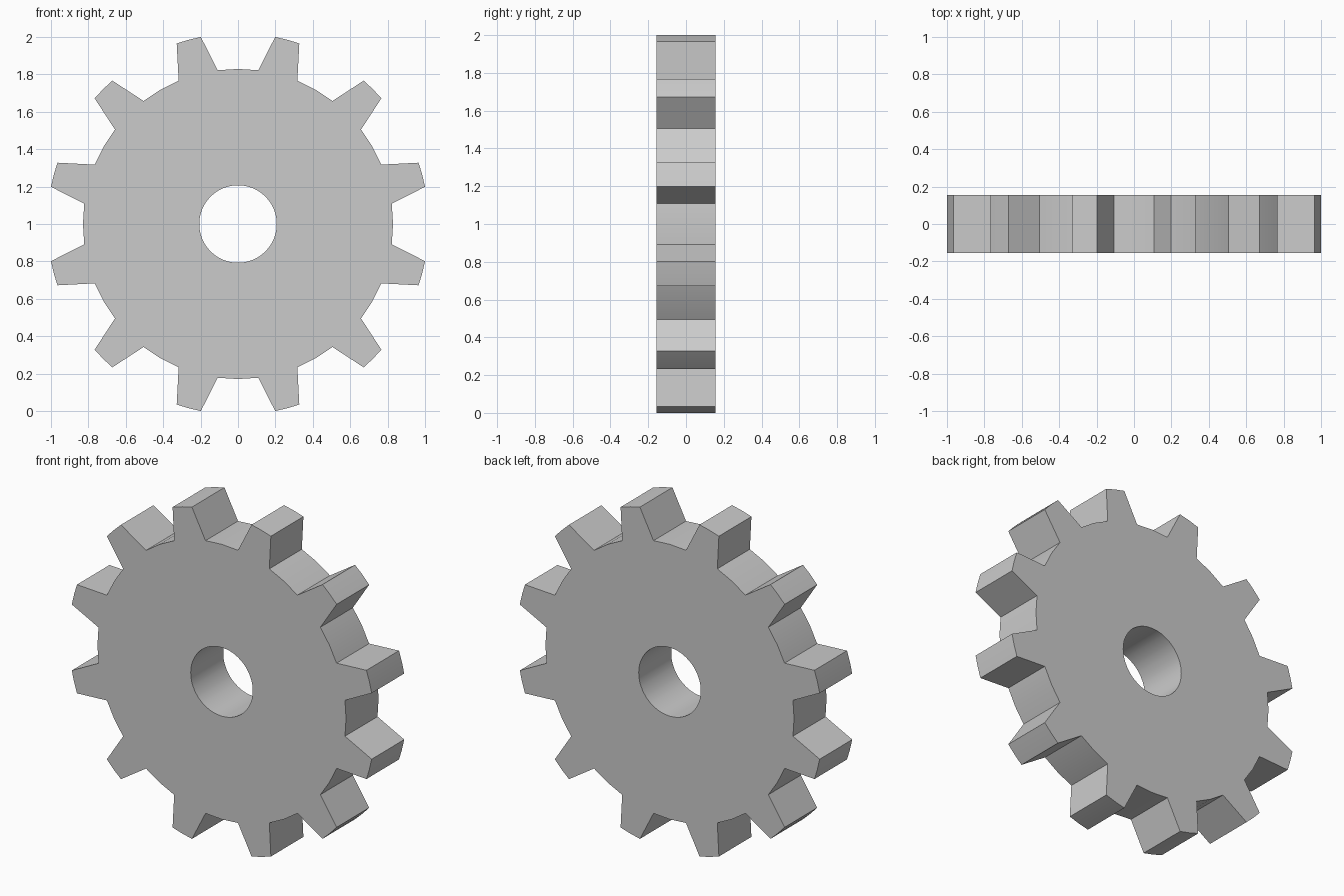
import bpy, bmesh
from math import sin, cos, radians

if "Cube" in bpy.data.objects:
    bpy.data.objects.remove(bpy.data.objects["Cube"])

TEETH = 12
HALF_DEPTH = 0.155
HOLE_R, ROOT_R, TIP_R = 0.207, 0.829, 1.0196
CENTRE_Z = 1.0

# One pitch of the outline: (angle in degrees, radius), root arc then tooth tip
pitch = [(-7.5, ROOT_R), (0, ROOT_R), (7.5, ROOT_R),
         (11.25, TIP_R), (15, TIP_R), (18.75, TIP_R)]
outline = [(radians(a + t * 360 / TEETH), r) for t in range(TEETH) for a, r in pitch]

bm = bmesh.new()


def ring(points, y):
    return [bm.verts.new((r * sin(a), y, CENTRE_Z + r * cos(a))) for a, r in points]


# Four matching rings: outer front, outer back, bore back, bore front
bore = [(a, HOLE_R) for a, r in outline]
rings = [ring(outline, -HALF_DEPTH), ring(outline, HALF_DEPTH),
         ring(bore, HALF_DEPTH), ring(bore, -HALF_DEPTH)]

# Bridge the rings into a closed toothed disc with a through hole
n = len(outline)
for k in range(4):
    a, b = rings[k], rings[(k + 1) % 4]
    for i in range(n):
        j = (i + 1) % n
        bm.faces.new((a[i], a[j], b[j], b[i]))
bmesh.ops.recalc_face_normals(bm, faces=bm.faces)

mesh = bpy.data.meshes.new("gear_wheel")
bm.to_mesh(mesh)
bm.free()
gear = bpy.data.objects.new("gear_wheel", mesh)
bpy.context.collection.objects.link(gear)

# Smooth bore, crisp teeth
bpy.context.view_layer.objects.active = gear
gear.select_set(True)
bpy.ops.object.shade_smooth_by_angle(angle=radians(7.6))
